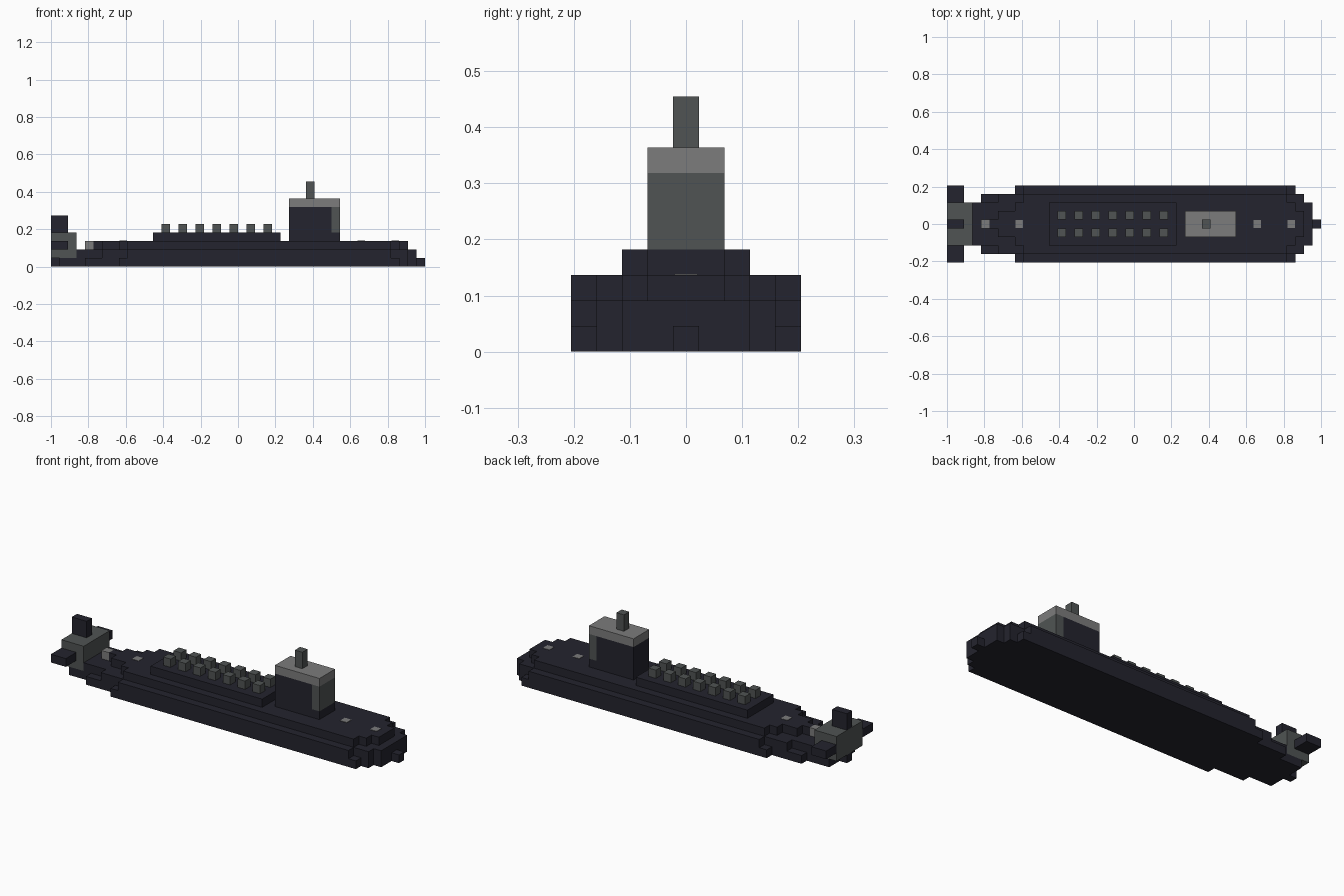
import bpy
import bmesh

cube = bpy.data.objects.get("Cube")
if cube:
    bpy.data.objects.remove(cube, do_unlink=True)

U = 2 / 44  # one block


def material(name, rgb):
    m = bpy.data.materials.new(name)
    m.use_nodes = True
    m.diffuse_color = (*rgb, 1)
    bsdf = m.node_tree.nodes["Principled BSDF"]
    bsdf.inputs["Base Color"].default_value = (*rgb, 1)
    bsdf.inputs["Roughness"].default_value = 0.9
    return m


NAVY = material("dark_navy", (0.0176, 0.0176, 0.0273))
GREY = material("dark_grey", (0.080, 0.088, 0.087))
LIGHT = material("light_grey", (0.20, 0.20, 0.20))


def prism(name, outline, z0, z1, mat):
    """Extrude an outline in block units between two heights."""
    bm = bmesh.new()
    verts = [bm.verts.new((x * U - 1, y * U, z0 * U)) for x, y in outline]
    face = bm.faces.new(verts)
    top = bmesh.ops.extrude_face_region(bm, geom=[face])["geom"]
    bmesh.ops.translate(bm, vec=(0, 0, (z1 - z0) * U),
                        verts=[v for v in top if isinstance(v, bmesh.types.BMVert)])
    bmesh.ops.recalc_face_normals(bm, faces=bm.faces)
    mesh = bpy.data.meshes.new(name)
    bm.to_mesh(mesh)
    bm.free()
    mesh.materials.append(mat)
    ob = bpy.data.objects.new(name, mesh)
    bpy.context.collection.objects.link(ob)
    return ob


def box(name, x, y, z, mat):
    outline = [(x[0], y[0]), (x[1], y[0]), (x[1], y[1]), (x[0], y[1])]
    return prism(name, outline, z[0], z[1], mat)


def stepped_layer(name, steps, z):
    """Steps are (half width, stern x, bow x), widest first."""
    bow, stern = [], []
    for i, (w, a, b) in enumerate(steps):
        bow.append((b, w))
        stern.append((a, w))
        if i + 1 < len(steps):
            bow.append((b, steps[i + 1][0]))
            stern.append((a, steps[i + 1][0]))
    half = stern[::-1] + bow
    ring = half + [(x, -y) for x, y in reversed(half)]
    outline = [p for i, p in enumerate(ring) if p != ring[i - 1]]
    return prism(name, outline, z, z + 1, NAVY)


# Stepped hull
stepped_layer("hull_bottom", [(4.5, 8, 41), (3.5, 4, 42), (2.5, 1, 43), (0.5, 0, 44)], 0)
stepped_layer("hull_middle", [(4.5, 9, 40), (3.5, 6, 42), (2.5, 3, 43)], 1)
stepped_layer("hull_deck", [(3.5, 9, 40), (2.5, 8, 41), (1.5, 6, 42), (0.5, 5, 42)], 2)

# Raised deck with two rows of hatches
box("raised_deck", (12, 27), (-2.5, 2.5), (3, 4), NAVY)
for k in range(7):
    for side, y in (("left", 0.5), ("right", -1.5)):
        x = 13 + 2 * k
        box(f"hatch_{side}_{k + 1}", (x, x + 1), (y, y + 1), (4, 5), GREY)

# Tower
box("tower_body", (28, 33), (-1.5, 1.5), (3, 7), NAVY)
box("tower_front_base", (33, 34), (-1.5, 1.5), (3, 4), NAVY)
box("tower_front_panel", (33, 34), (-1.5, 1.5), (4, 7), GREY)
box("tower_roof", (28, 34), (-1.5, 1.5), (7, 8), LIGHT)
box("mast", (30, 31), (-0.5, 0.5), (8, 10), GREY)

# Deck lights
box("stern_light", (4, 5), (-0.5, 0.5), (2, 3), LIGHT)
for k, x in enumerate((8, 36, 40)):
    box(f"deck_light_{k + 1}", (x + 0.05, x + 0.95), (-0.45, 0.45), (3, 3.04), LIGHT)

# Tail block and fins
box("tail_block", (0, 3), (-2.5, 2.5), (1, 4), GREY)
box("tail_fin_left", (0, 2), (2.5, 4.5), (2, 3), NAVY)
box("tail_fin_right", (0, 2), (-4.5, -2.5), (2, 3), NAVY)
box("tail_fin_top", (0, 2), (-0.5, 0.5), (4, 6), NAVY)
